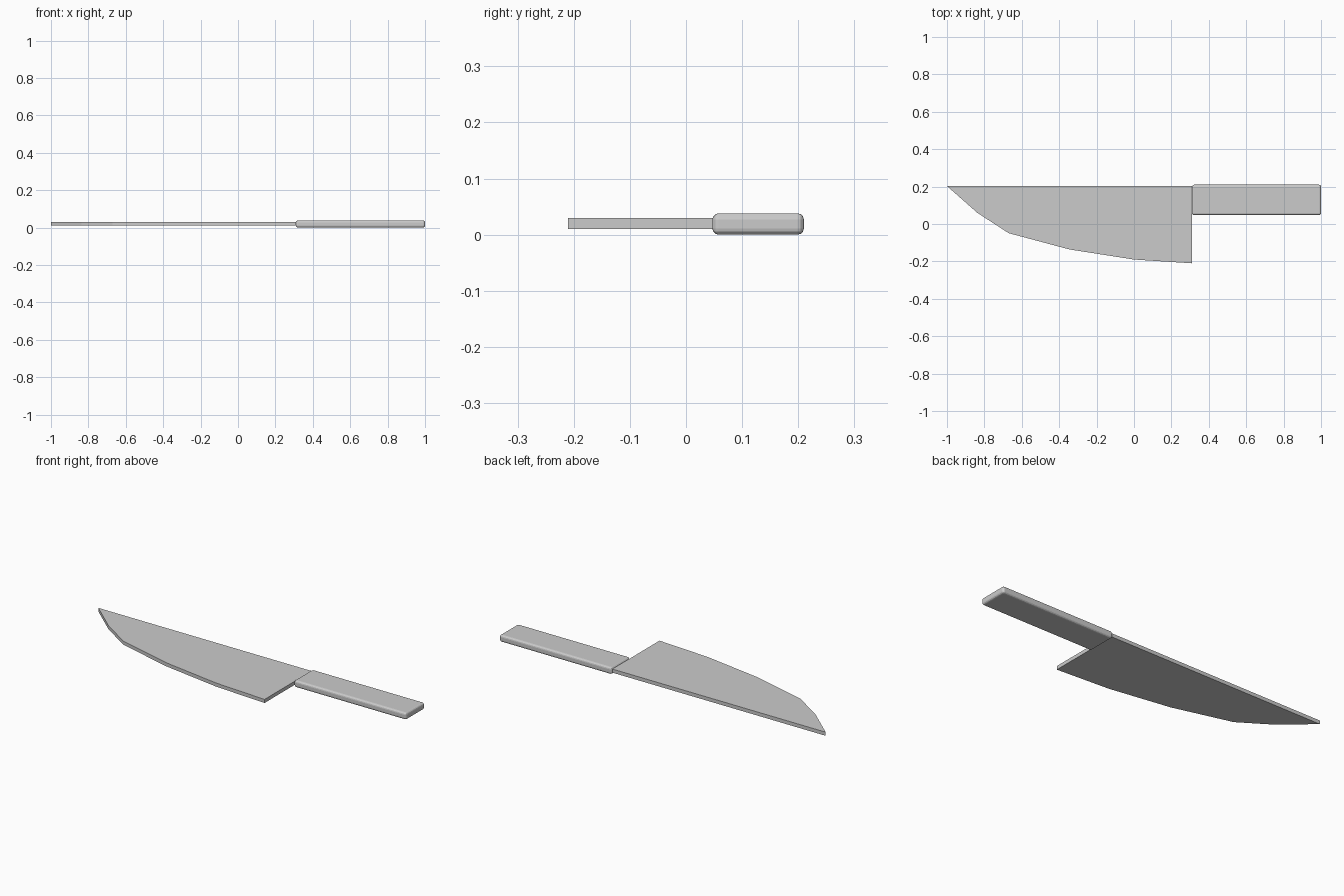
import bpy, bmesh

if "Cube" in bpy.data.objects:
    bpy.data.objects.remove(bpy.data.objects["Cube"])

def finish(name, bm):
    bmesh.ops.recalc_face_normals(bm, faces=bm.faces[:])
    mesh = bpy.data.meshes.new(name)
    bm.to_mesh(mesh)
    bm.free()
    obj = bpy.data.objects.new(name, mesh)
    bpy.context.collection.objects.link(obj)
    return obj

# Blade: flat outline with straight spine and faceted cutting edge, extruded
outline = [(-1.0, 0.203), (-0.838, 0.06), (-0.67, -0.049), (-0.345, -0.136),
           (0.0, -0.19), (0.31, -0.21), (0.31, 0.203)]
bm = bmesh.new()
face = bm.faces.new([bm.verts.new((x, y, 0.01)) for x, y in outline])
ext = bmesh.ops.extrude_face_region(bm, geom=[face])
for v in ext["geom"]:
    if isinstance(v, bmesh.types.BMVert):
        v.co.z += 0.02
finish("blade", bm)

# Handle: box with rounded edges
x0, x1, y0, y1, height = 0.31, 1.0, 0.047, 0.21, 0.038
bm = bmesh.new()
bmesh.ops.create_cube(bm, size=1)
for v in bm.verts:
    v.co.x = x0 if v.co.x < 0 else x1
    v.co.y = y0 if v.co.y < 0 else y1
    v.co.z = 0 if v.co.z < 0 else height
handle = finish("handle", bm)
bevel = handle.modifiers.new("rounded_edges", 'BEVEL')
bevel.width = 0.011
bevel.segments = 3
